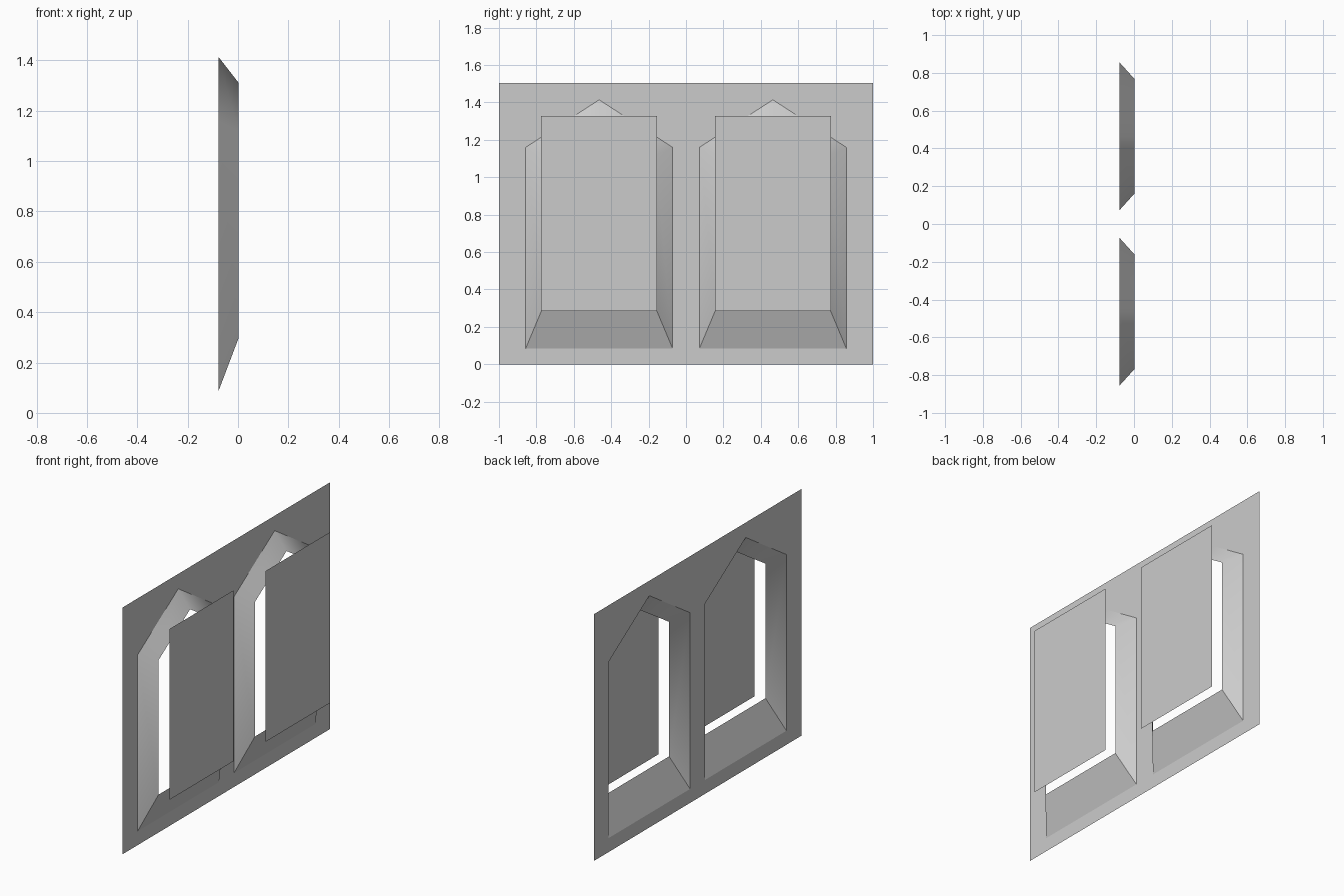
import bpy
import bmesh

# Remove the default cube only
cube = bpy.data.objects.get("Cube")
if cube:
    bpy.data.objects.remove(cube, do_unlink=True)

WALL_X, RIM_X, PANE_X = -0.078, 0.002, 0.078
WINDOW_Y = 0.4645

grey = bpy.data.materials.new("plain grey")
grey.use_nodes = True
colour = (0.6, 0.6, 0.6, 1)
grey.diffuse_color = colour
grey.node_tree.nodes["Principled BSDF"].inputs["Base Color"].default_value = colour


def gable(x, cy, half, bottom, shoulder, apex):
    """Five-sided pointed outline, starting at the lower left corner."""
    return [(x, cy - half, bottom), (x, cy + half, bottom),
            (x, cy + half, shoulder), (x, cy, apex), (x, cy - half, shoulder)]


def rectangle(x, cy, half, bottom, top):
    return [(x, cy - half, bottom), (x, cy + half, bottom),
            (x, cy + half, top), (x, cy - half, top)]


def finish(name, bm, smooth=False):
    mesh = bpy.data.meshes.new(name)
    for face in bm.faces:
        face.smooth = smooth
    bm.to_mesh(mesh)
    bm.free()
    mesh.materials.append(grey)
    obj = bpy.data.objects.new(name, mesh)
    bpy.context.collection.objects.link(obj)
    return obj


def strip(name, outer, inner, sides, smooth):
    """Sloping faces joining matching sides of two outlines."""
    bm = bmesh.new()
    a = [bm.verts.new(p) for p in outer]
    b = [bm.verts.new(p) for p in inner]
    for i in sides:
        j = (i + 1) % len(a)
        bm.faces.new((a[i], a[j], b[j], b[i]))
    bmesh.ops.delete(bm, geom=[v for v in bm.verts if not v.link_faces], context="VERTS")
    finish(name, bm, smooth)


# Wall sheet with two pointed openings
bm = bmesh.new()
outlines = [rectangle(WALL_X, 0, 1, 0, 1.505)]
for side in (-1, 1):
    outlines.append(gable(WALL_X, side * WINDOW_Y, 0.3925, 0.085, 1.16, 1.414))
for outline in outlines:
    verts = [bm.verts.new(p) for p in outline]
    for i, v in enumerate(verts):
        bm.edges.new((v, verts[(i + 1) % len(verts)]))
bmesh.ops.triangle_fill(bm, edges=bm.edges[:], use_beauty=True, normal=(1, 0, 0))
for face in bm.faces:
    face.normal_update()
    if face.normal.x < 0:
        face.normal_flip()
bmesh.ops.dissolve_limit(bm, angle_limit=0.01, verts=bm.verts[:], edges=bm.edges[:])
finish("wall", bm)

# Surround, sill and floating pane of each window
for side, label in ((-1, "right"), (1, "left")):
    cy = side * WINDOW_Y
    outer = gable(WALL_X, cy, 0.3925, 0.085, 1.16, 1.414)
    inner = gable(RIM_X, cy, 0.304, 0.296, 1.117, 1.311)
    strip(label + "_window_surround", outer, inner, (1, 2, 3, 4), True)
    strip(label + "_window_sill", outer, inner, (0,), False)

    bm = bmesh.new()
    bm.faces.new([bm.verts.new(p) for p in rectangle(PANE_X, cy, 0.3095, 0.286, 1.328)])
    finish(label + "_window_pane", bm)
